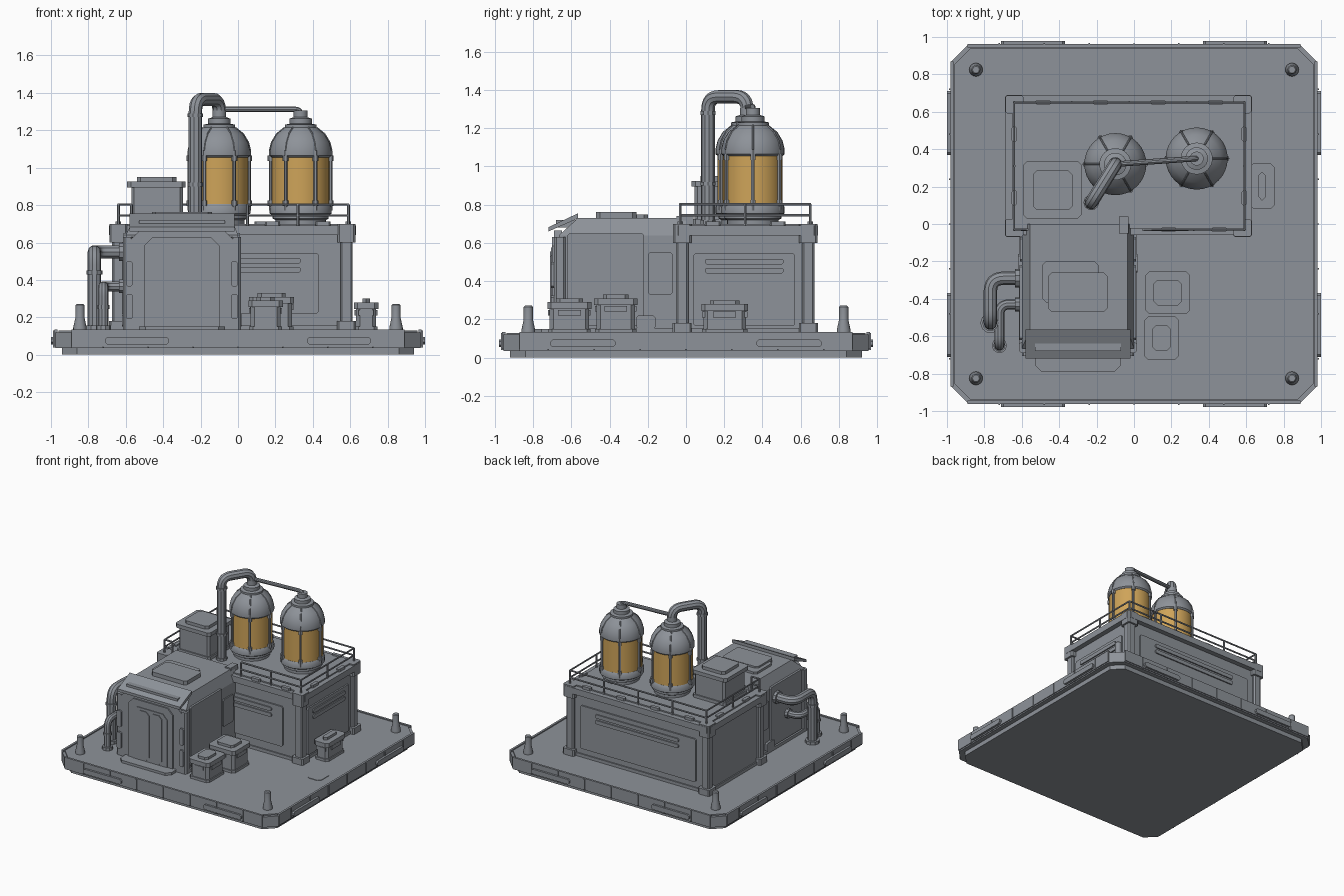
import bpy
import bmesh
from math import cos, sin, pi, radians
from mathutils import Vector
from itertools import product

if "Cube" in bpy.data.objects:
    bpy.data.objects.remove(bpy.data.objects["Cube"])


def material(name, colour):
    mat = bpy.data.materials.new(name)
    mat.use_nodes = True
    mat.diffuse_color = colour
    mat.node_tree.nodes["Principled BSDF"].inputs["Base Color"].default_value = colour
    return mat


grey = material("steel grey", (.27, .29, .32, 1))
amber = material("amber glass", (.62, .37, .1, 1))


def finish(name, bm, mat, smooth=False):
    bmesh.ops.recalc_face_normals(bm, faces=bm.faces)
    mesh = bpy.data.meshes.new(name)
    bm.to_mesh(mesh)
    bm.free()
    add_object(name, mesh, mat, smooth)


def add_object(name, mesh, mat, smooth):
    mesh.materials.clear()
    mesh.materials.append(mat)
    if smooth:
        mesh.polygons.foreach_set("use_smooth", [True] * len(mesh.polygons))
        mesh.set_sharp_from_angle(angle=radians(35))
    bpy.context.collection.objects.link(bpy.data.objects.new(name, mesh))


def hull(name, points, mat=grey):
    bm = bmesh.new()
    verts = [bm.verts.new(p) for p in points]
    bmesh.ops.convex_hull(bm, input=verts)
    bmesh.ops.dissolve_limit(bm, angle_limit=.01, verts=bm.verts, edges=bm.edges)
    finish(name, bm, mat)


def slab(name, x, y, z, cut=0, axis=2):
    """Box given by its ranges; the four edges along the axis are chamfered."""
    spans = [x, y, z]
    u, v = [i for i in range(3) if i != axis]
    points = set()
    for a, b, c in product(range(2), repeat=3):
        for du, dv in ((cut, 0), (0, cut)):
            p = [0, 0, 0]
            p[axis] = spans[axis][c]
            p[u] = spans[u][a] + (du if a == 0 else -du)
            p[v] = spans[v][b] + (dv if b == 0 else -dv)
            points.add(tuple(p))
    hull(name, points)


def lathe(name, centre, profile, mat=grey, sides=32):
    bm = bmesh.new()
    rings = [[bm.verts.new((centre[0] + r * cos(2 * pi * i / sides),
                            centre[1] + r * sin(2 * pi * i / sides), z))
              for i in range(sides)] for r, z in profile]
    for low, high in zip(rings, rings[1:]):
        for i in range(sides):
            j = (i + 1) % sides
            bm.faces.new((low[i], low[j], high[j], high[i]))
    bm.faces.new(rings[0])
    bm.faces.new(rings[-1])
    finish(name, bm, mat, True)


def pipe(name, points, radius, bend=0, sides=3):
    """Tube along a path whose inner corners are rounded by the bend size."""
    pts = [Vector(p) for p in points]
    path = [pts[0]]
    for before, p, after in zip(pts, pts[1:], pts[2:]):
        if bend:
            a = p + (before - p).normalized() * bend
            b = p + (after - p).normalized() * bend
            path += [a.lerp(p, t / 6).lerp(p.lerp(b, t / 6), t / 6) for t in range(7)]
        else:
            path.append(p)
    path.append(pts[-1])
    curve = bpy.data.curves.new(name, "CURVE")
    curve.dimensions = "3D"
    curve.bevel_depth = radius
    curve.bevel_resolution = sides
    curve.use_fill_caps = True
    spline = curve.splines.new("POLY")
    spline.points.add(len(path) - 1)
    for target, p in zip(spline.points, path):
        target.co = (*p, 1)
    temp = bpy.data.objects.new(name, curve)
    mesh = bpy.data.meshes.new_from_object(temp)
    bpy.data.objects.remove(temp)
    add_object(name, mesh, grey, True)


# Base platform with side strips, vent plates and ribs
slab("base_bottom", (-.94, .94), (-.92, .92), (0, .04), .08)
slab("base_body", (-.975, .975), (-.955, .955), (.035, .12), .085)
slab("base_deck", (-.96, .96), (-.94, .94), (.1, .13), .085)
for s in (-1, 1):
    slab("edge_strip_x", sorted((s * .965, s * .982)), (-.87, .87), (.045, .135))
    slab("edge_strip_y", (-.89, .89), sorted((s * .945, s * .962)), (.045, .135))
    for t in (-1, 1):
        span = sorted((t * .37, t * .71))
        slab("vent_plate_x", sorted((s * .97, s)), span, (.055, .095), .012, 0)
        slab("vent_plate_y", span, sorted((s * .95, s * .978)), (.055, .095), .012, 1)
        post = (s * .845, t * .825)
        lathe("bollard", post, [(.036, .13), (.036, .145), (.024, .2),
                                (.024, .265), (.018, .272)], sides=16)
    for k in range(-3, 4):
        m = k * .24
        slab("edge_rib_x", sorted((s * .97, s * .988)), (m - .004, m + .004), (.04, .13))
        slab("edge_rib_y", (m - .004, m + .004), sorted((s * .95, s * .968)), (.04, .13))
slab("deck_hatch", (.77, .89), (-.22, -.08), (.12, .134), .02)

# Main building with posts and roof rim
slab("main_walls", (-.65, .59), (-.03, .65), (.1, .66))
slab("wall_plinth", (-.66, .6), (-.04, .66), (.1, .155))
slab("roof_rim", (-.69, .63), (-.06, .69), (.64, .69), .02)
slab("roof_deck", (-.65, .59), (-.025, .65), (.65, .7))
for x, y in product((-.64, .58), (-.02, .64)):
    for part, half, z in (("corner_post", .033, (.13, .65)),
                          ("post_foot", .05, (.12, .18)),
                          ("post_cap", .048, (.6, .7))):
        slab(part, (x - half, x + half), (y - half, y + half), z, .01)
slab("front_panel", (-.1, .43), (-.042, -.02), (.22, .545), .01, 1)
slab("right_panel", (.58, .602), (.04, .57), (.165, .545), .01, 0)
slab("back_panel", (-.55, .49), (.64, .662), (.2, .55), .01, 1)
for z in (.44, .487):
    bar = (z, z + .03)
    slab("front_louvre", (-.1, .335), (-.052, -.03), bar, .008, 1)
    slab("right_louvre", (.59, .612), (.1, .51), bar, .008, 0)
    slab("back_louvre", (-.4, .35), (.65, .672), bar, .008, 1)

# Roof railing and rim lamps
rail = [(.05, -.03), (.59, -.03), (.59, .65), (-.64, .65), (-.64, -.03), (-.57, -.03)]
for z in (.745, .803):
    pipe("railing", [(x, y, z) for x, y in rail], .007, sides=1)
for a, b in zip(rail, rail[1:]):
    a, b = Vector(a), Vector(b)
    count = max(1, round((b - a).length / .3))
    for i in range(count + 1):
        p = a.lerp(b, i / count)
        pipe("railing_post", [(*p, .69), (*p, .803)], .008, sides=1)
        if i < count and count > 1:
            q = a.lerp(b, (i + .5) / count)
            w = .04 if abs(b.x - a.x) > .1 else .014
            h = .054 - w
            slab("rim_lamp", (q.x - w, q.x + w), (q.y - h, q.y + h), (.69, .712), .008)

# Entrance module with sloped roof, awning and hatch
hull("entrance_body",
     [*product((-.6, 0), (-.665, .0), (.1, .64)),
      *product((-.555, -.035), (-.565, .0), (.73,))])
slab("entrance_plinth", (-.615, .015), (-.68, -.05), (.1, .155), .01)
awning = [(-.72, .66), (-.72, .682), (-.565, .728), (-.565, .755)]
hull("awning", [(x, y, z) for y, z in awning for x in (-.58, -.02)])
slab("awning_pad", (-.53, -.07), (-.68, -.56), (.68, .72))
slab("roof_hatch_back", (-.49, -.19), (-.42, -.2), (.72, .748), .02)
slab("roof_hatch_front", (-.46, -.14), (-.47, -.26), (.72, .762), .02)
slab("roof_link", (-.08, -.03), (-.05, .04), (.66, .74))
slab("portal_outer", (-.585, -.015), (-.69, -.65), (.06, .665), .06, 1)
slab("portal_inner", (-.5, -.1), (-.7, -.65), (.06, .63), .045, 1)
slab("door_frame", (-.455, -.145), (-.706, -.65), (.06, .575), .04, 1)
for s in (-1, 1):
    mid = -.3
    side = lambda a, b: sorted((mid + s * a, mid + s * b))
    slab("door_leaf", side(.005, .11), (-.712, -.65), (.16, .555), .025, 1)
    slab("side_panel", side(.29, .312), (-.62, -.22), (.165, .65), .01, 0)
    slab("side_vent_top", side(.29, .31), (-.2, -.07), (.33, .55), .01, 0)
    slab("side_vent_base", side(.29, .32), (-.26, -.16), (.15, .22), .01, 0)
    slab("corner_frame", side(.26, .315), (-.69, -.63), (.13, .63), .012)
    for z in (.19, .365):
        slab("door_lamp", side(.262, .3), (-.705, -.67), (z, z + .135), .01, 1)
slab("door_step", (-.53, -.07), (-.79, -.66), (.1, .15), .035)

# Roof equipment box
slab("roof_box", (-.57, -.295), (.045, .32), (.68, .91), .015)
slab("roof_box_foot", (-.58, -.285), (.035, .33), (.68, .725), .015)
slab("roof_box_rim", (-.593, -.28), (.03, .335), (.895, .925), .02)
slab("roof_box_lid", (-.54, -.33), (.075, .285), (.92, .95), .02)


# Storage crates
def crate(x0, x1, y0, y1, top):
    def layer(part, inset, z, cut=.02):
        slab(part, (x0 + inset, x1 - inset), (y0 + inset, y1 - inset), z, cut)
    layer("crate_foot", .004, (.12, .15))
    layer("crate_body", .012, (.12, top - .03))
    layer("crate_rim", 0, (top - .055, top - .02))
    layer("crate_lid", .045, (top - .03, top))
    xm, ym, z = (x0 + x1) / 2, (y0 + y1) / 2, (top - .09, top - .06)
    slab("crate_latch_x", (x0 + .004, x1 - .004), (ym - .06, ym + .06), z)
    slab("crate_latch_y", (xm - .04, xm + .04), (y0 + .004, y1 - .004), z)


crate(.06, .3, -.48, -.255, .33)
crate(.055, .24, -.725, -.495, .31)
crate(.62, .75, .08, .325, .3)

# Storage tanks: foot, glass, dome, cage bars
foot = [(.135, .69), (.135, .72), (.15, .728), (.15, .745), (.166, .755),
        (.166, .788), (.155, .805)]
dome = [(.155, 1.055), (.166, 1.065), (.166, 1.09), (.155, 1.135), (.128, 1.18),
        (.085, 1.215), (.085, 1.23), (.06, 1.235), (.06, 1.262), (.037, 1.27),
        (.037, 1.305)]
for centre in ((-.1, .32), (.335, .35)):
    lathe("tank_foot", centre, foot)
    lathe("tank_glass", centre, [(.154, .79), (.154, 1.07)], amber)
    lathe("tank_dome", centre, dome)
    for k in range(6):
        ray = Vector((cos(k * pi / 3), sin(k * pi / 3)))
        x, y = Vector(centre) + ray * .16
        pipe("cage_bar", [(x, y, .77), (x, y, 1.09)], .01, sides=1)
        for z in (.81, 1.05):
            pipe("bar_clamp", [(x, y, z - .015), (x, y, z + .015)], .016, sides=1)
        ribs = [(*(Vector(centre) + ray * r), z) for r, z in dome[2:6]]
        pipe("dome_rib", ribs, .005, sides=1)

# Tank pipework
pipe("tank_outlet", [(-.1, .32, 1.29), (-.1, .32, 1.365), (-.228, .115, 1.365),
                     (-.228, .115, .69)], .036, .07)
pipe("tank_link", [(-.1, .32, 1.312), (.335, .35, 1.312), (.335, .35, 1.27)], .015, .03)
for z in (.7, .9, 1.27):
    pipe("outlet_collar", [(-.228, .115, z), (-.228, .115, z + .02)], .042)


# Wall pipes running out, forward and down to the deck
def wall_pipe(x, y_wall, y_end, z, r):
    pipe("wall_pipe", [(-.58, y_wall, z), (x, y_wall, z), (x, y_end, z),
                       (x, y_end, .12)], r, r * 2)
    pipe("wall_flange", [(-.6, y_wall, z), (-.635, y_wall, z)], r * 1.4)
    pipe("floor_flange", [(x, y_end, .12), (x, y_end, .155)], r * 1.5)
    pipe("pipe_collar", [(x, y_end, z - .12), (x, y_end, z - .1)], r * 1.2)


wall_pipe(-.768, -.29, -.53, .55, .036)
wall_pipe(-.72, -.43, -.65, .365, .027)
